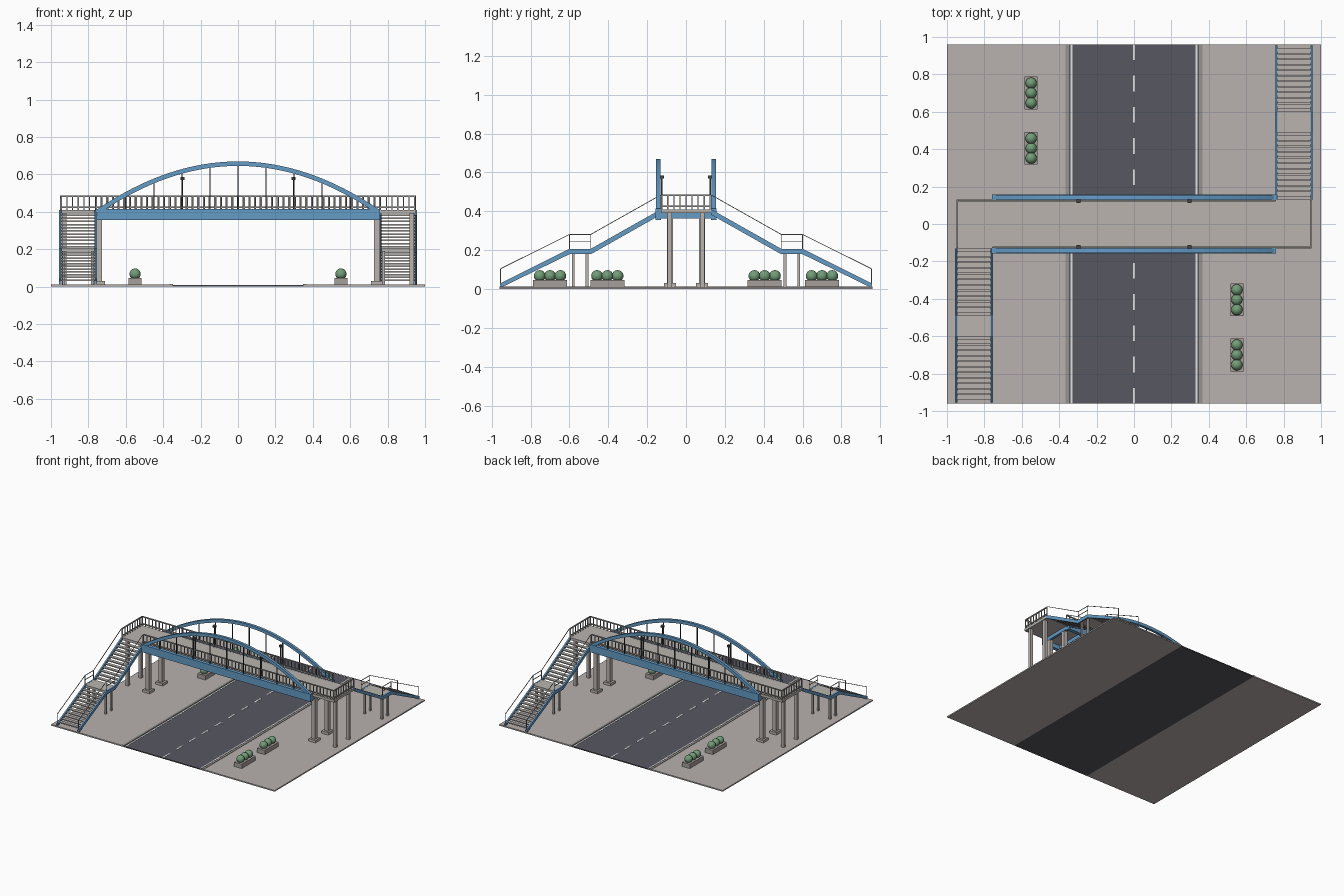
import bpy, bmesh, math
from mathutils import Vector, Matrix

if "Cube" in bpy.data.objects:
    bpy.data.objects.remove(bpy.data.objects["Cube"])


def material(name, rgb):
    m = bpy.data.materials.new(name)
    m.diffuse_color = (*rgb, 1)
    m.use_nodes = True
    m.node_tree.nodes["Principled BSDF"].inputs["Base Color"].default_value = m.diffuse_color
    return m


PAVING = material("paving", (0.48, 0.44, 0.425))
ASPHALT = material("asphalt", (0.095, 0.095, 0.12))
WHITE = material("road_paint", (0.75, 0.75, 0.73))
KERB = material("kerb_grey", (0.30, 0.29, 0.28))
CONCRETE = material("concrete", (0.49, 0.455, 0.43))
BLUE = material("blue_steel", (0.13, 0.33, 0.56))
RAIL = material("rail_grey", (0.36, 0.35, 0.34))
DARK = material("dark_metal", (0.06, 0.06, 0.065))
PLANTER = material("planter_stone", (0.38, 0.35, 0.33))
GREEN = material("leaf_green", (0.17, 0.34, 0.19))


def finish(bm, name, mat):
    bmesh.ops.recalc_face_normals(bm, faces=bm.faces)
    me = bpy.data.meshes.new(name)
    bm.to_mesh(me)
    bm.free()
    me.materials.append(mat)
    ob = bpy.data.objects.new(name, me)
    bpy.context.collection.objects.link(ob)
    return ob


def boxes(name, mat, items):
    """items: (x0, x1, y0, y1, z0, z1)"""
    bm = bmesh.new()
    for x0, x1, y0, y1, z0, z1 in items:
        size = Matrix.Diagonal((abs(x1 - x0), abs(y1 - y0), abs(z1 - z0), 1))
        at = Matrix.Translation(((x0 + x1) / 2, (y0 + y1) / 2, (z0 + z1) / 2))
        bmesh.ops.create_cube(bm, size=1, matrix=at @ size)
    return finish(bm, name, mat)


def post(x, y, z0, z1, w):
    return (x - w / 2, x + w / 2, y - w / 2, y + w / 2, z0, z1)


def bars(name, mat, segments, w):
    """Thin square bars between pairs of points."""
    bm = bmesh.new()
    for p, q in segments:
        p, q = Vector(p), Vector(q)
        d = q - p
        m = Matrix.Translation((p + q) / 2) @ d.to_track_quat('Z', 'Y').to_matrix().to_4x4()
        bmesh.ops.create_cube(bm, size=1, matrix=m @ Matrix.Diagonal((w, w, d.length, 1)))
    return finish(bm, name, mat)


def ribbon(name, mat, sections):
    """Skin a list of four-point cross-sections into a closed solid."""
    bm = bmesh.new()
    rings = [[bm.verts.new(p) for p in s] for s in sections]
    for a, b in zip(rings, rings[1:]):
        for i in range(4):
            j = (i + 1) % 4
            bm.faces.new((a[i], a[j], b[j], b[i]))
    bm.faces.new(rings[0])
    bm.faces.new(rings[-1])
    return finish(bm, name, mat)


# Street
boxes("road", ASPHALT, [(-0.35, 0.35, -0.96, 0.96, 0, 0.008)])
boxes("sidewalks", PAVING, [(s * 0.35, s, -0.96, 0.96, 0, 0.01) for s in (1, -1)])
boxes("kerbs", KERB, [(s * 0.347, s * 0.365, -0.96, 0.96, 0.001, 0.013) for s in (1, -1)])
boxes("edge_lines", WHITE, [(s * 0.33, s * 0.34, -0.96, 0.96, 0.007, 0.0095) for s in (1, -1)])
boxes("lane_dashes", WHITE, [(-0.006, 0.006, y - 0.042, y + 0.042, 0.007, 0.0095)
                             for y in [(i - 5.5) * 0.167 for i in range(12)]])

# Deck, piers and landing columns
DECK = 0.41
boxes("deck", CONCRETE, [(-0.95, 0.95, -0.13, 0.13, 0.39, DECK)])
corners = [(sx, sy) for sx in (1, -1) for sy in (1, -1)]
boxes("piers", CONCRETE, [post(sx * 0.742, sy * 0.083, 0.01, 0.392, 0.032) for sx, sy in corners])
boxes("pier_footings", CONCRETE, [post(sx * 0.742, sy * 0.083, 0.005, 0.03, 0.062) for sx, sy in corners])
boxes("landing_columns", CONCRETE, [post(sx * 0.93, sy * 0.083, 0.005, 0.392, 0.024) for sx, sy in corners])
boxes("cross_beams", BLUE, [(x - 0.01, x + 0.01, -0.132, 0.132, 0.362, 0.391)
                            for x in [i * 0.15 for i in range(-5, 6)]])


def arch_z(x):
    return 0.657 - 0.257 * (x / 0.75) ** 2


for side, s in (("front", -1), ("back", 1)):
    y = s * 0.143
    # Girder and parabolic arch
    boxes(side + "_girder", BLUE, [(-0.76, 0.76, y - 0.014, y + 0.014, 0.355, 0.415)])
    secs = []
    for i in range(33):
        x = -0.75 + 1.5 * i / 32
        n = Vector((2 * 0.257 * x / 0.5625, 0, 1)).normalized() * 0.012
        c = Vector((x, y, arch_z(x)))
        w = Vector((0, 0.011, 0))
        secs.append([c + n + w, c + n - w, c - n - w, c - n + w])
    ribbon(side + "_arch", BLUE, secs)
    # Hangers
    boxes(side + "_hangers", DARK, [post(x, y, 0.41, arch_z(x), 0.006)
                                    for x in [i * 0.15 for i in range(-4, 5)]])
    # Lamps
    boxes(side + "_lamp_posts", DARK, [post(x, s * 0.124, DECK, 0.572, 0.007) for x in (-0.297, 0.297)])
    boxes(side + "_lamp_heads", DARK, [post(x, s * 0.124, 0.57, 0.585, 0.022) for x in (-0.297, 0.297)])

# Stair level points (y, z) of one stair, running towards -y on the left
PATH = [(-0.955, 0.016), (-0.6, 0.193), (-0.49, 0.193), (-0.13, 0.396)]

for label, s in (("left", 1), ("right", -1)):   # second stair is the first turned half round
    def turn(x, y, z):
        return (s * x, s * y, z)

    def turn_box(b):
        return (s * b[0], s * b[1], s * b[2], s * b[3], b[4], b[5])

    # Deck railing: long side plus the landing end
    y, xe, top = -0.125, 0.945, 0.483
    segs = [(turn(-0.757, y, z), turn(xe, y, z)) for z in (top, 0.425)]
    segs += [(turn(xe, -0.125, z), turn(xe, 0.125, z)) for z in (top, 0.425)]
    bars(label + "_deck_rails", RAIL, segs, 0.008)
    bal = [post(-0.757 + 1.702 * i / 56, y, DECK - 0.002, top, 0.006) for i in range(57)]
    bal += [post(xe, -0.125 + 0.25 * i / 8, DECK - 0.002, top, 0.006) for i in range(1, 9)]
    boxes(label + "_deck_balusters", RAIL, [turn_box(b) for b in bal])

    # Stair stringers
    for part, x in (("outer", -0.95), ("inner", -0.76)):
        ribbon(f"{label}_{part}_stringer", BLUE,
               [[turn(x + dx, py, max(0.006, pz + dz))
                 for dx, dz in ((-0.006, -0.014), (0.006, -0.014), (0.006, 0.014), (-0.006, 0.014))]
                for py, pz in PATH])

    # Treads
    treads = []
    for (y0, z0), (y1, z1) in (PATH[:2], PATH[2:]):
        for i in range(1, 12):
            t = i / 12
            cy, cz = y0 + (y1 - y0) * t, z0 + (z1 - z0) * t
            treads.append((-0.946, -0.764, cy - 0.013, cy + 0.013, cz - 0.001, cz + 0.007))
    boxes(label + "_stair_treads", CONCRETE, [turn_box(b) for b in treads])

    # Middle landing with its columns
    boxes(label + "_middle_landing", CONCRETE, [turn_box((-0.95, -0.76, -0.602, -0.488, 0.188, 0.206))])
    boxes(label + "_middle_columns", CONCRETE,
          [turn_box(post(x, py, 0.005, 0.19, 0.014)) for x in (-0.932, -0.778) for py in (-0.58, -0.51)])

    # Stair handrails and posts
    segs = []
    for x in (-0.95, -0.76):
        hand = [(x, py, pz + 0.088) for py, pz in PATH]
        segs += [(turn(*a), turn(*b)) for a, b in zip(hand, hand[1:])]
        segs += [(turn(px, py, pz - 0.085), turn(px, py, pz)) for px, py, pz in hand]
        segs.append((turn(x, -0.6, 0.246), turn(x, -0.49, 0.246)))
    bars(label + "_stair_handrails", RAIL, segs, 0.004)

    # Planters with round shrubs
    for n, cy in (("near", 0.405), ("far", 0.70)):
        boxes(f"{label}_{n}_planter", PLANTER, [turn_box((-0.585, -0.515, cy - 0.0875, cy + 0.0875, 0.008, 0.045))])
        bm = bmesh.new()
        for k in (-1, 0, 1):
            bmesh.ops.create_uvsphere(bm, u_segments=20, v_segments=12, radius=0.03,
                                      matrix=Matrix.Translation(turn(-0.55, cy + k * 0.053, 0.067)))
        for f in bm.faces:
            f.smooth = True
        finish(bm, f"{label}_{n}_shrubs", GREEN)
